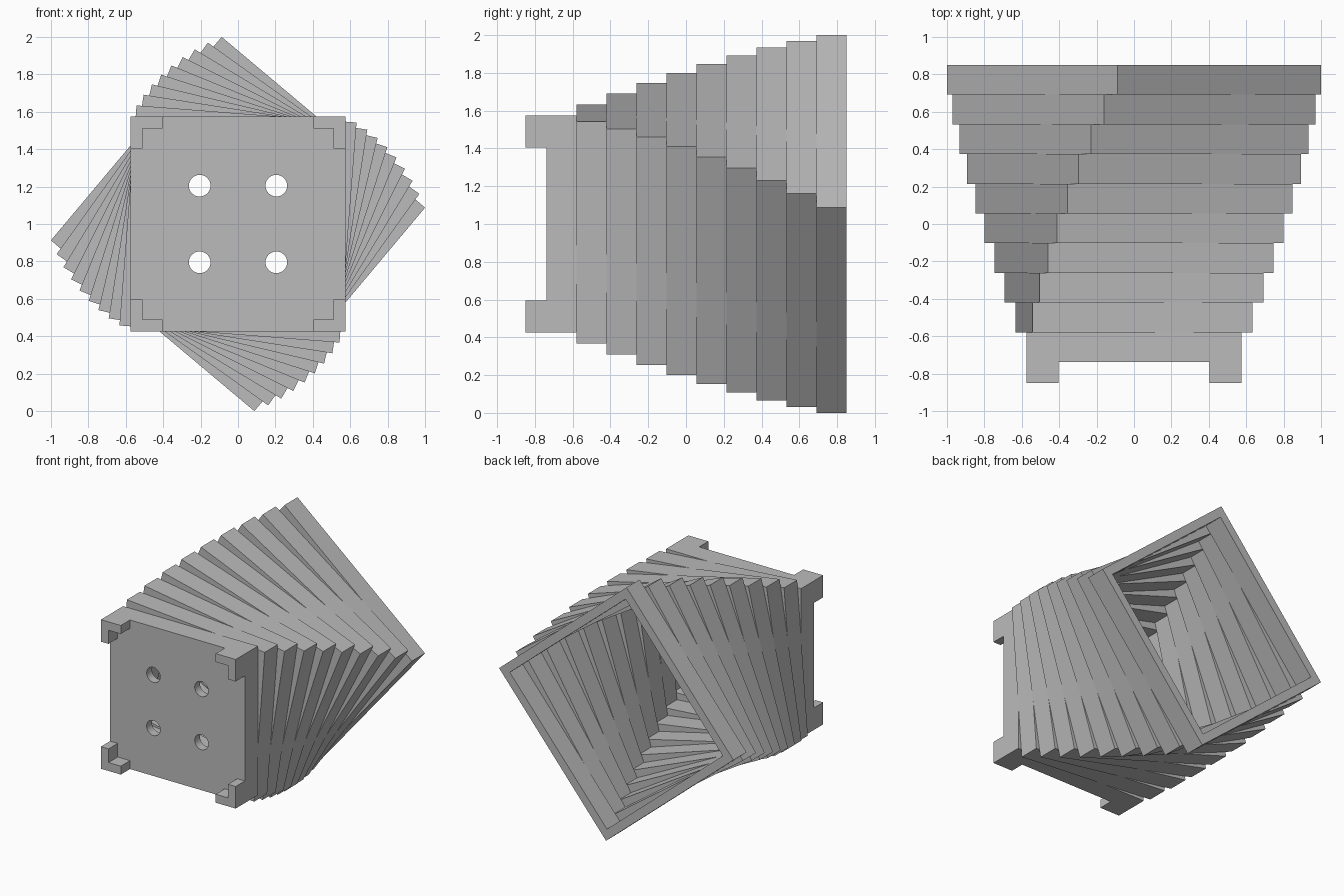
import bpy, bmesh
from math import sin, cos, radians, tau
from mathutils import Matrix

cube = bpy.data.objects.get("Cube")
if cube:
    bpy.data.objects.remove(cube, do_unlink=True)

LAYERS = 10
FRONT, BACK = -0.738, 0.85      # depth range of the stacked frames
FOOT_FRONT = -0.85
STEP = (BACK - FRONT) / LAYERS
HALF_FIRST, HALF_LAST = 0.575, 0.71
TWIST = radians(-40)
WALL = 0.065
MID_Z = 1.0

grey = bpy.data.materials.new("plain grey")
grey.use_nodes = True
grey.diffuse_color = (0.5, 0.5, 0.5, 1)
grey.node_tree.nodes["Principled BSDF"].inputs["Base Color"].default_value = (0.5, 0.5, 0.5, 1)


def square(half, angle=0.0):
    c, s = cos(angle), sin(angle)
    return [(x * c - y * s, x * s + y * c)
            for x, y in ((-half, -half), (half, -half), (half, half), (-half, half))]


def circle(cx, cy, r, n=32):
    return [(cx + r * cos(tau * i / n), cy + r * sin(tau * i / n)) for i in range(n)]


def extruded(name, outlines, y0, y1):
    """Fill the outlines (inner ones become holes) and extrude from y0 to y1."""
    curve = bpy.data.curves.new(name, "CURVE")
    curve.dimensions = "2D"
    curve.fill_mode = "BOTH"
    curve.extrude = (y1 - y0) / 2
    for pts in outlines:
        spline = curve.splines.new("POLY")
        spline.points.add(len(pts) - 1)
        for p, (x, y) in zip(spline.points, pts):
            p.co = (x, y, 0, 1)
        spline.use_cyclic_u = True
    helper = bpy.data.objects.new(name + " helper", curve)
    bpy.context.collection.objects.link(helper)
    bpy.context.view_layer.update()
    graph = bpy.context.evaluated_depsgraph_get()
    mesh = bpy.data.meshes.new_from_object(helper.evaluated_get(graph))
    bpy.data.objects.remove(helper, do_unlink=True)
    bpy.data.curves.remove(curve)

    # Stand the profile upright, weld it and face it outwards
    bm = bmesh.new()
    bm.from_mesh(mesh)
    bm.transform(Matrix.Translation((0, (y0 + y1) / 2, MID_Z)) @ Matrix.Rotation(radians(90), 4, "X"))
    bmesh.ops.remove_doubles(bm, verts=bm.verts, dist=0.0001)
    bmesh.ops.recalc_face_normals(bm, faces=bm.faces)
    bm.to_mesh(mesh)
    bm.free()
    mesh.shade_smooth()
    mesh.set_sharp_from_angle(angle=radians(30))
    mesh.materials.clear()
    mesh.materials.append(grey)
    mesh.name = name
    obj = bpy.data.objects.new(name, mesh)
    bpy.context.collection.objects.link(obj)
    return obj


# Front plate with four round holes
signs = [(sx, sy) for sx in (-1, 1) for sy in (-1, 1)]
holes = [circle(sx * 0.205, sy * 0.205, 0.058) for sx, sy in signs]
extruded("front_plate", [square(HALF_FIRST)] + holes, FRONT, FRONT + WALL)

# Hollow square frames, growing and twisting towards the open back
for i in range(LAYERS):
    t = i / (LAYERS - 1)
    half = HALF_FIRST + (HALF_LAST - HALF_FIRST) * t
    start = FRONT + STEP * i + (WALL if i == 0 else 0)
    extruded(f"frame_{i + 1}", [square(half, TWIST * t), square(half - WALL, TWIST * t)],
             start, FRONT + STEP * (i + 1))

# L-shaped feet on the corners of the front plate
a, b, c = HALF_FIRST, HALF_FIRST - WALL, HALF_FIRST - 0.17
for sx, sy in signs:
    corner = [(a, a), (c, a), (c, b), (b, b), (b, c), (a, c)]
    name = f"foot_{'upper' if sy > 0 else 'lower'}_{'left' if sx > 0 else 'right'}"
    extruded(name, [[(sx * x, sy * y) for x, y in corner]], FOOT_FRONT, FRONT)
